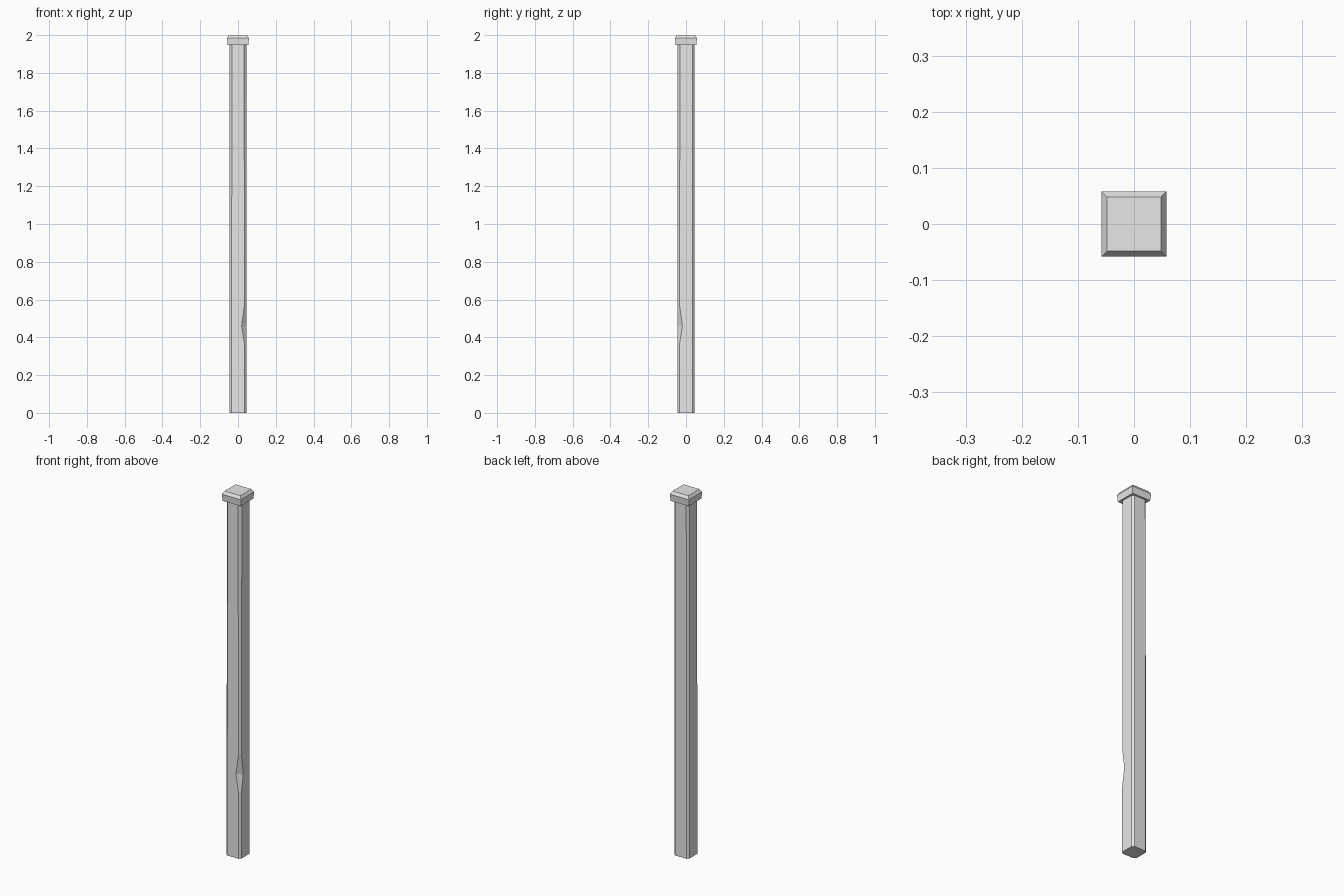
import bpy

cube = bpy.data.objects.get("Cube")
if cube:
    bpy.data.objects.remove(cube, do_unlink=True)

grey = bpy.data.materials.new("light_grey")
grey.use_nodes = True
grey.diffuse_color = (0.8, 0.8, 0.8, 1)
grey.node_tree.nodes["Principled BSDF"].inputs["Base Color"].default_value = (0.8, 0.8, 0.8, 1)

CORNERS = [(1, -1), (1, 1), (-1, 1), (-1, -1)]


def loft(name, rings):
    """Skin equal-sized rings of points, closing both ends."""
    n = len(rings[0])
    verts = [p for ring in rings for p in ring]
    faces = [tuple(reversed(range(n))), tuple(range(len(verts) - n, len(verts)))]
    for k in range(len(rings) - 1):
        for i in range(n):
            j = (i + 1) % n
            faces.append((k * n + i, k * n + j, (k + 1) * n + j, (k + 1) * n + i))
    mesh = bpy.data.meshes.new(name)
    mesh.from_pydata(verts, [], faces)
    mesh.materials.append(grey)
    obj = bpy.data.objects.new(name, mesh)
    bpy.context.collection.objects.link(obj)
    return obj


def chamfered_ring(z, half, cuts):
    """Square ring with its own chamfer at each corner."""
    ring = []
    for (sx, sy), c in zip(CORNERS, cuts):
        pair = [(sx * (half - c), sy * half, z), (sx * half, sy * (half - c), z)]
        ring += pair if sx * sy < 0 else pair[::-1]
    return ring


def square_ring(z, half):
    return [(sx * half, sy * half, z) for sx, sy in CORNERS]


# Post: worn chamfers by height, with a chip in the front left edge
wear = [
    (0.0, (0.010, 0.011, 0.010, 0.010)),
    (0.36, (0.010, 0.011, 0.010, 0.011)),
    (0.46, (0.026, 0.011, 0.010, 0.011)),
    (0.57, (0.011, 0.011, 0.010, 0.011)),
    (1.20, (0.011, 0.011, 0.011, 0.012)),
    (1.65, (0.014, 0.011, 0.011, 0.014)),
    (1.96, (0.014, 0.011, 0.013, 0.014)),
]
loft("post", [chamfered_ring(z, 0.045, cuts) for z, cuts in wear])

# Cap: flared block with a bevelled top
loft("cap", [square_ring(z, h) for z, h in ((1.947, 0.055), (1.984, 0.058), (2.0, 0.048))])
